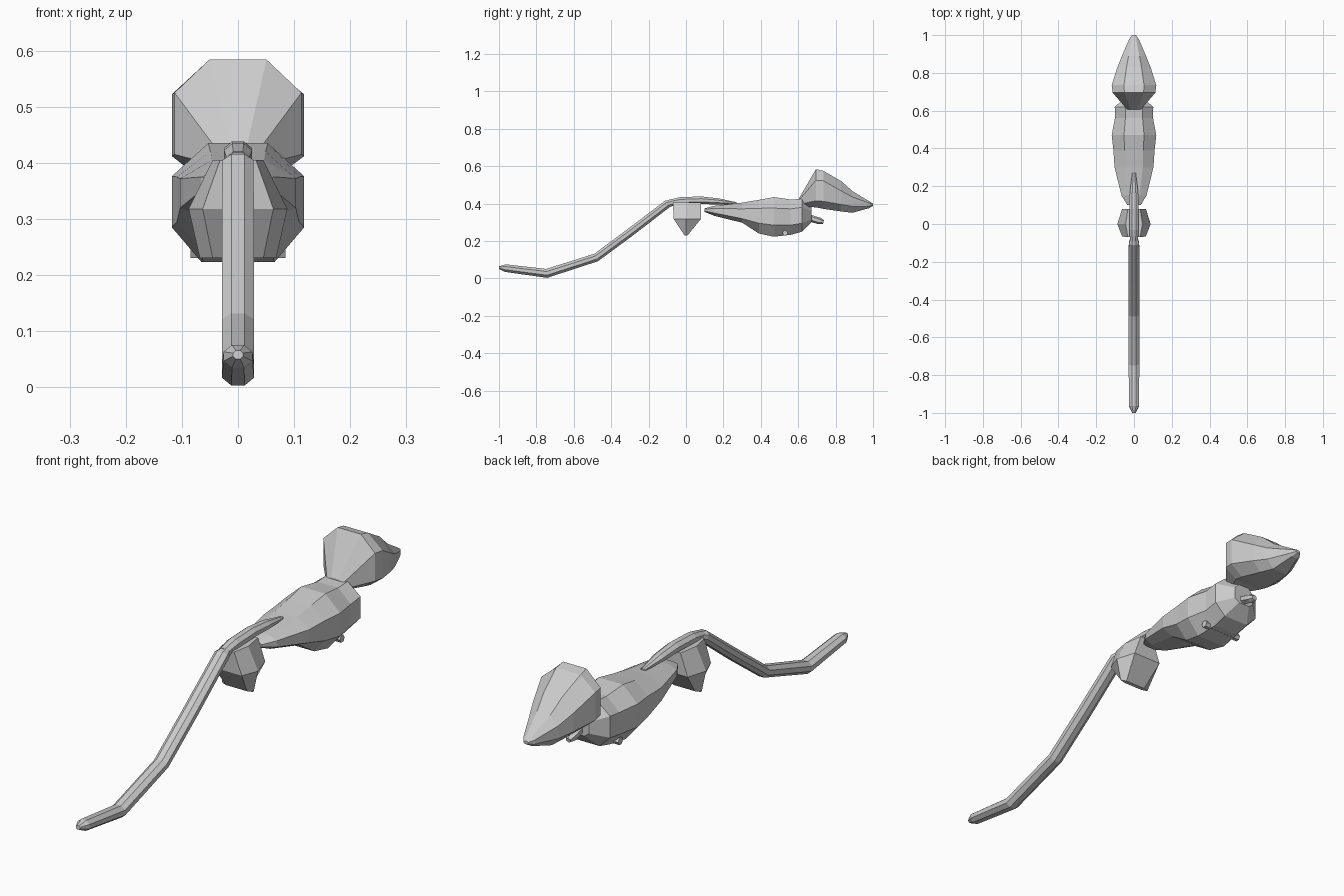
import bpy
from math import cos, sin, radians
from mathutils import Vector

old = bpy.data.objects.get("Cube")
if old:
    bpy.data.objects.remove(old)

grey = bpy.data.materials.new("plain grey")
grey.use_nodes = True
grey.diffuse_color = (0.6, 0.6, 0.6, 1)
grey.node_tree.nodes["Principled BSDF"].inputs["Base Color"].default_value = grey.diffuse_color


def loft(name, rings):
    """Skin equal-length rings of points and cap both ends."""
    n = len(rings[0])
    verts = [p for ring in rings for p in ring]
    faces = [(r * n + i, r * n + (i + 1) % n, (r + 1) * n + (i + 1) % n, (r + 1) * n + i)
             for r in range(len(rings) - 1) for i in range(n)]
    faces += [tuple(reversed(range(n))), tuple(range(len(verts) - n, len(verts)))]
    mesh = bpy.data.meshes.new(name)
    mesh.from_pydata(verts, [], faces)
    mesh.materials.append(grey)
    obj = bpy.data.objects.new(name, mesh)
    bpy.context.collection.objects.link(obj)
    bpy.context.view_layer.objects.active = obj
    obj.select_set(True)
    bpy.ops.object.mode_set(mode='EDIT')
    bpy.ops.mesh.select_all(action='SELECT')
    bpy.ops.mesh.normals_make_consistent(inside=False)
    bpy.ops.object.mode_set(mode='OBJECT')
    obj.select_set(False)
    return obj


def octagon(y, half, bottom, low, high, top, flat_top=0.45, flat_bottom=0.55, lean=0.0):
    """Mirrored eight-sided section; lean moves the lower points along y."""
    right = [(half * flat_bottom, bottom), (half, low), (half, high), (half * flat_top, top)]
    points = right + [(-x, z) for x, z in reversed(right)]
    return [(x, y + lean * (top - z), z) for x, z in points]


def tube(name, stations, sides=8):
    """Straight-sided tube through (centre, width, height) in the x = 0 plane."""
    centres = [Vector((0, y, z)) for y, z, w, h in stations]
    rings = []
    for k, (y, z, w, h) in enumerate(stations):
        along = (centres[min(k + 1, len(centres) - 1)] - centres[max(k - 1, 0)]).normalized()
        up = Vector((1, 0, 0)).cross(along)
        ring = []
        for i in range(sides):
            a = radians(360 / sides * (i + 0.5))
            ring.append(centres[k] + Vector((1, 0, 0)) * w * cos(a) + up * h * sin(a))
        rings.append(ring)
    return loft(name, rings)


# Body: faceted barrel, narrow toward the tail
loft("body", [
    octagon(0.10, 0.035, 0.355, 0.36, 0.37, 0.375),
    octagon(0.15, 0.066, 0.335, 0.35, 0.375, 0.388),
    octagon(0.30, 0.103, 0.298, 0.32, 0.372, 0.405),
    octagon(0.39, 0.109, 0.240, 0.295, 0.375, 0.42),
    octagon(0.47, 0.118, 0.223, 0.285, 0.376, 0.435),
    octagon(0.56, 0.101, 0.233, 0.285, 0.372, 0.422),
    octagon(0.62, 0.102, 0.250, 0.295, 0.38, 0.425),
    octagon(0.67, 0.045, 0.300, 0.315, 0.36, 0.385),
])

# Head: wide rear rim tapering to the nose
loft("head", [
    octagon(0.605, 0.035, 0.385, 0.395, 0.42, 0.43),
    octagon(0.695, 0.113, 0.380, 0.415, 0.525, 0.584),
    octagon(0.735, 0.118, 0.372, 0.412, 0.522, 0.575),
    octagon(0.83, 0.088, 0.358, 0.395, 0.468, 0.52),
    octagon(0.89, 0.064, 0.351, 0.385, 0.435, 0.467),
    octagon(0.98, 0.025, 0.376, 0.386, 0.403, 0.412),
    octagon(1.00, 0.010, 0.388, 0.391, 0.397, 0.400),
])

# Tail root: flattened strip running onto the back
tube("tail_root", [
    (0.27, 0.402, 0.010, 0.006), (0.17, 0.412, 0.024, 0.018),
    (0.08, 0.418, 0.027, 0.022), (-0.03, 0.414, 0.027, 0.022),
    (-0.09, 0.402, 0.022, 0.020),
])

# Tail: long bent tube with a pointed end
tube("tail", [
    (-0.075, 0.405, 0.020, 0.018), (-0.10, 0.398, 0.030, 0.023),
    (-0.30, 0.245, 0.031, 0.024), (-0.48, 0.112, 0.031, 0.024),
    (-0.745, 0.027, 0.031, 0.026), (-0.965, 0.055, 0.028, 0.022),
    (-1.00, 0.058, 0.010, 0.008),
])


# Hind wedge under the tail: six-sided, closing to a lower ridge
def hexagon(z, middle, end, front, back):
    return [(middle, 0, z), (end, back, z), (-end, back, z),
            (-middle, 0, z), (-end, front, z), (end, front, z)]


loft("hind_wedge", [
    hexagon(0.405, 0.045, 0.032, -0.07, 0.08),
    hexagon(0.318, 0.088, 0.063, -0.066, 0.08),
    hexagon(0.230, 0.068, 0.045, -0.008, 0.008),
])

# Front rod under the head, with a blunt tip
tube("front_rod", [
    (0.62, 0.335, 0.018, 0.018), (0.715, 0.307, 0.020, 0.018),
    (0.735, 0.302, 0.012, 0.010),
], 6)

# Cross rod under the belly
bpy.ops.mesh.primitive_cylinder_add(vertices=6, radius=0.015, depth=0.17,
                                    location=(0, 0.53, 0.243), rotation=(0, radians(90), 0))
rod = bpy.context.object
rod.name = "cross_rod"
rod.data.materials.append(grey)
